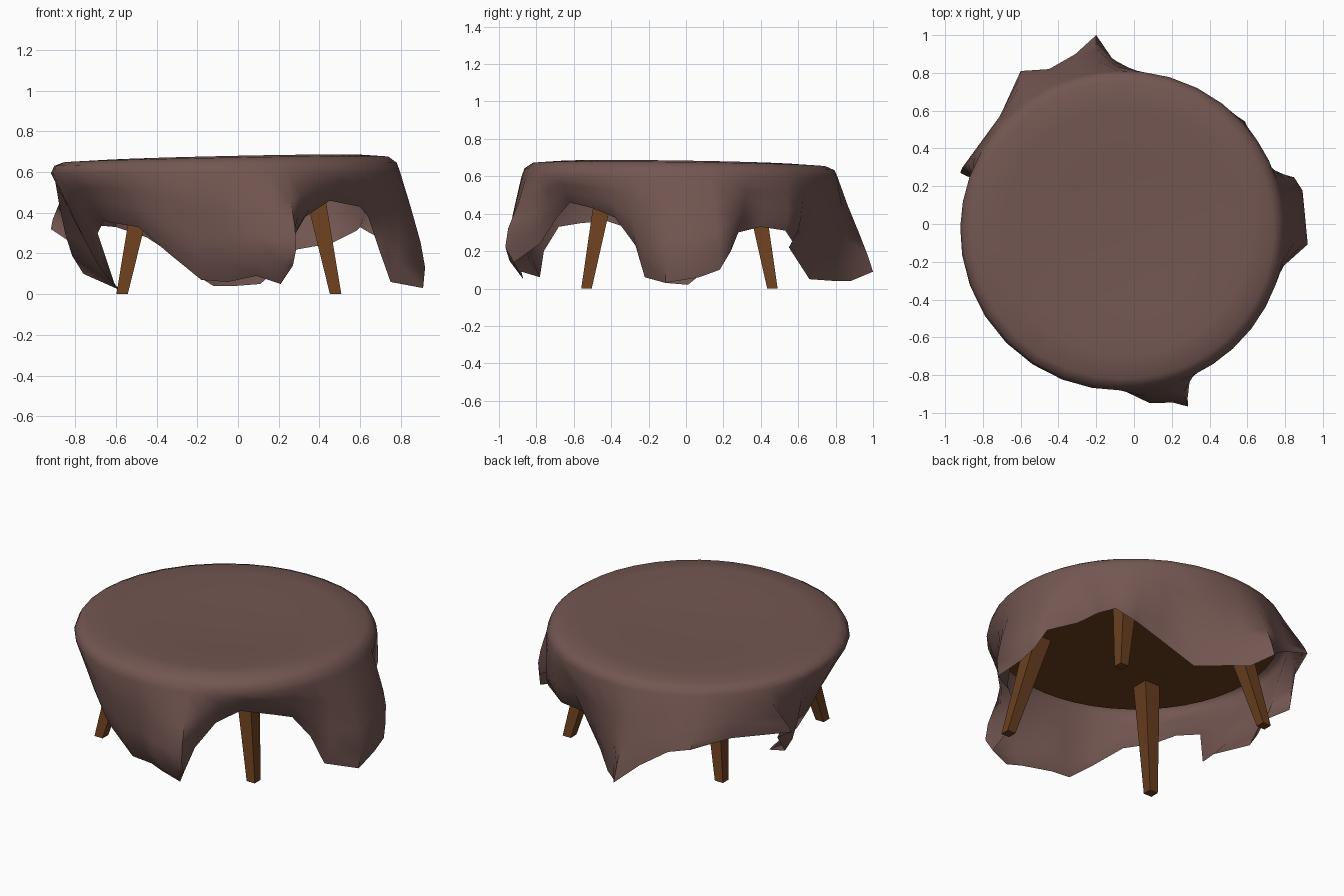
import bpy, bmesh, math
from mathutils import Vector

if "Cube" in bpy.data.objects:
    bpy.data.objects.remove(bpy.data.objects["Cube"])

def material(name, rgb):
    m = bpy.data.materials.new(name)
    m.diffuse_color = (*rgb, 1)
    m.use_nodes = True
    m.node_tree.nodes["Principled BSDF"].inputs["Base Color"].default_value = m.diffuse_color
    return m

CLOTH = material("dusty brown cloth", (0.172, 0.094, 0.083))
WOOD = material("brown wood", (0.145, 0.050, 0.014))
C = Vector((-0.045, -0.035, 0))      # table centre

def finish(bm, name, mat):
    me = bpy.data.meshes.new(name)
    bm.to_mesh(me)
    bm.free()
    me.materials.append(mat)
    ob = bpy.data.objects.new(name, me)
    bpy.context.collection.objects.link(ob)
    return ob

# round table top
bm = bmesh.new()
bmesh.ops.create_cone(bm, cap_ends=True, segments=48, radius1=0.81, radius2=0.81, depth=0.025)
bmesh.ops.translate(bm, verts=bm.verts, vec=C + Vector((0, 0, 0.6125)))
finish(bm, "table_top", WOOD)

# four splayed, tapered square legs
def leg(name, sx, sy):
    bm = bmesh.new()
    bmesh.ops.create_cube(bm, size=1)
    for v in bm.verts:
        top = v.co.z > 0
        ox, oy, w, z = (0.40, 0.385, 0.105, 0.605) if top else (0.525, 0.497, 0.056, 0)
        v.co = C + Vector((sx * ox + v.co.x * w, sy * oy + v.co.y * w, z))
    finish(bm, name, WOOD)

for sx, sn in ((-1, "left"), (1, "right")):
    for sy, yn in ((-1, "front"), (1, "back")):
        leg(f"{yn}_{sn}_leg", sx, sy)

# hem of the cloth, counter-clockwise: four corner flaps and the gathers between
HEM = [Vector(p) for p in (
    # right flap
    (.60, -.50, .43), (.64, -.38, .38), (.69, -.27, .23), (.75, -.22, .06), (.91, -.11, .03),
    (.89, .07, .06), (.88, .18, .10), (.84, .24, .20), (.65, .28, .30), (.60, .40, .33),
    (.58, .53, .31), (.46, .57, .25), (.29, .55, .22),
    # back flap
    (.11, .66, .05), (-.02, .80, .04), (-.12, .88, .04), (-.20, 1.0, .09), (-.31, .90, .19),
    (-.45, .82, .28), (-.60, .81, .33), (-.71, .57, .34),
    # left flap, folded inward
    (-.92, .27, .32), (-.77, .20, .22), (-.76, .11, .10), (-.58, .01, .02), (-.60, -.11, .03),
    (-.69, -.24, .30), (-.66, -.42, .36), (-.61, -.56, .35), (-.49, -.68, .33),
    # front flap, its corner curled under
    (-.34, -.76, .20), (-.18, -.78, .07), (-.05, -.78, .06), (.09, -.88, .09), (.21, -.87, .05),
    (.27, -.92, .14), (.25, -.78, .24), (.33, -.69, .38), (.45, -.62, .46))]
n = len(HEM)

# matching directions along the table rim, evened out
dirs = [Vector((p.x - C.x, p.y - C.y, 0)).normalized() for p in HEM]
for _ in range(4):
    dirs = [(dirs[i - 1] + dirs[i] + dirs[(i + 1) % n]).normalized() for i in range(n)]

rings = []
for r, z, tilt in ((0.4, 0.655, .4), (0.66, 0.670, 1), (0.785, 0.662, 1),
                   (0.828, 0.638, .5), (0.845, 0.595, 0)):
    rings.append([C + d * (r + (0.03 * max(0, -d.x) if r > .7 else 0))
                  + Vector((0, 0, z + tilt * 0.012 * (1.2 * d.x - 0.8 * d.y))) for d in dirs])
rim = rings[-1]

def bulge(p):
    """How far the cloth swells outward above a hem point."""
    if p.y < -0.85:
        return 2.6
    if p.y > 0.6 or p.z > 0.28:
        return 0.2
    return 1

swell = [bulge(p) for p in HEM]
swell = [(swell[i - 1] + 2 * swell[i] + swell[(i + 1) % n]) / 4 for i in range(n)]
for t, out in ((0.3, 0.018), (0.6, 0.032), (0.82, 0.03), (1.0, 0)):
    rings.append([rim[i].lerp(HEM[i], t) + dirs[i] * out * swell[i] for i in range(n)])

# draped cloth: one sheet from the centre out to the hem
bm = bmesh.new()
centre = bm.verts.new(C + Vector((0, 0, 0.648)))
vr = [[bm.verts.new(p) for p in ring] for ring in rings]
for i in range(n):
    j = (i + 1) % n
    bm.faces.new((centre, vr[0][i], vr[0][j]))
    for a, b in zip(vr, vr[1:]):
        bm.faces.new((a[i], b[i], b[j], a[j]))
cloth = finish(bm, "table_cloth", CLOTH)
bpy.context.view_layer.objects.active = cloth
cloth.select_set(True)
bpy.ops.object.shade_smooth_by_angle(angle=math.radians(60))
